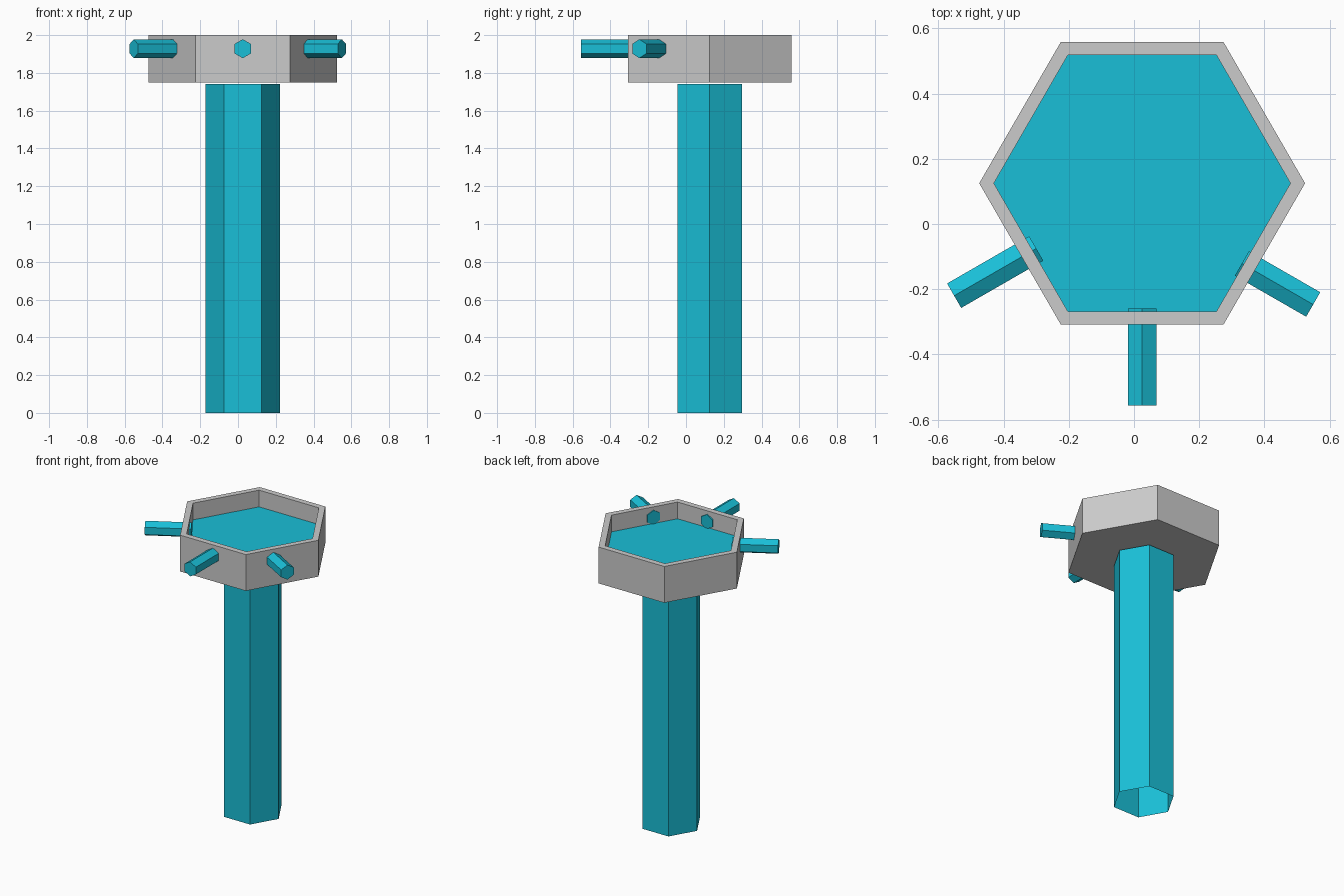
import bpy, bmesh, math
from mathutils import Vector

if "Cube" in bpy.data.objects:
    bpy.data.objects.remove(bpy.data.objects["Cube"])

CX, CY = 0.025, 0.125          # shared axis of post and basin

teal = bpy.data.materials.new("teal")
teal.diffuse_color = (0.01, 0.52, 0.68, 1)
teal.use_nodes = True
teal.node_tree.nodes["Principled BSDF"].inputs["Base Color"].default_value = teal.diffuse_color


def finish(name, bm, mat=None):
    mesh = bpy.data.meshes.new(name)
    bm.to_mesh(mesh)
    bm.free()
    obj = bpy.data.objects.new(name, mesh)
    bpy.context.collection.objects.link(obj)
    if mat:
        mesh.materials.append(mat)
    return obj


def hex_ring(bm, r, z, cx=CX, cy=CY, turn=0.0):
    return [bm.verts.new((cx + r * math.cos(turn + i * math.pi / 3),
                          cy + r * math.sin(turn + i * math.pi / 3), z))
            for i in range(6)]


def bridge(bm, a, b):
    return [bm.faces.new((a[i], a[(i + 1) % 6], b[(i + 1) % 6], b[i]))
            for i in range(6)]


# Post: open six-sided tube
bm = bmesh.new()
bridge(bm, hex_ring(bm, 0.197, 0), hex_ring(bm, 0.197, 1.74))
finish("post", bm, teal)

# Basin: hexagonal bowl with a soft-shaded rim
bm = bmesh.new()
rings = [hex_ring(bm, r, z) for r, z in
         [(0.5, 1.75), (0.5, 2.0), (0.455, 2.0), (0.455, 1.80)]]
bm.faces.new(rings[0][::-1])
for k in range(3):
    for f in bridge(bm, rings[k], rings[k + 1]):
        f.smooth = (k == 1)
bm.faces.new(rings[3])
finish("basin", bm)

# Water surface
bm = bmesh.new()
bm.faces.new(hex_ring(bm, 0.455, 1.885))
finish("water", bm, teal)


# Spouts: capped six-sided rods through the basin wall, ridge up
def spout(name, inner, outer, z=1.928):
    p, q = Vector((*inner, z)), Vector((*outer, z))
    d = q - p
    bm = bmesh.new()
    a = hex_ring(bm, 0.05, -d.length / 2, 0, 0)
    b = hex_ring(bm, 0.05, d.length / 2, 0, 0)
    bridge(bm, a, b)
    bm.faces.new(a[::-1])
    bm.faces.new(b)
    obj = finish(name, bm, teal)
    # lay the rod down: local x becomes up
    obj.rotation_euler = (0, math.pi / 2, math.atan2(d.y, d.x))
    obj.location = (p + q) / 2


spout("front_spout", (CX, -0.26), (CX, -0.557))
spout("right_spout", (0.331, -0.121), (0.550, -0.247))
spout("left_spout", (-0.300, -0.075), (-0.552, -0.220))
